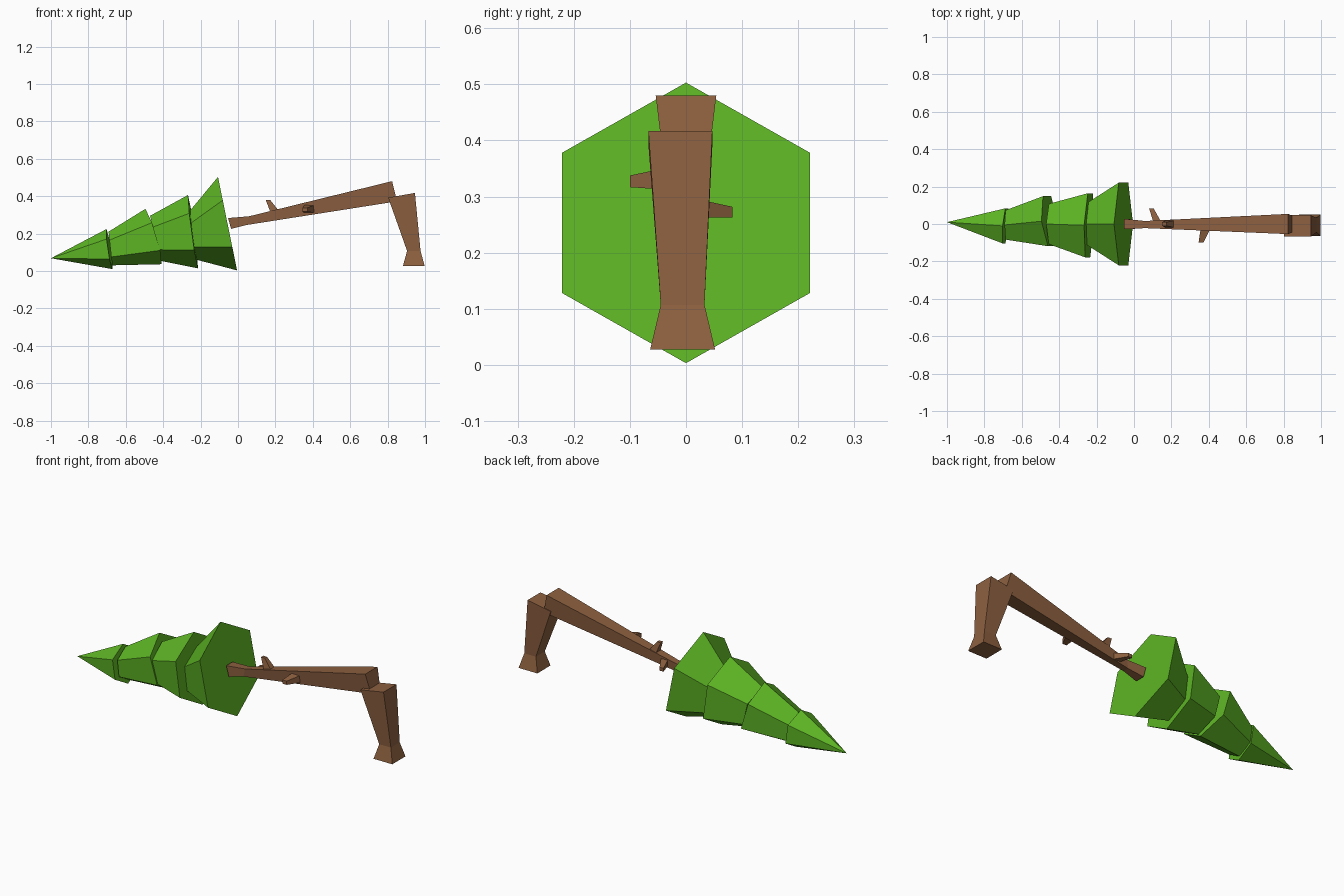
import bpy, bmesh, math
from mathutils import Vector

if "Cube" in bpy.data.objects:
    bpy.data.objects.remove(bpy.data.objects["Cube"])


def material(name, rgb):
    m = bpy.data.materials.new(name)
    m.diffuse_color = (*rgb, 1)
    m.use_nodes = True
    m.node_tree.nodes["Principled BSDF"].inputs["Base Color"].default_value = m.diffuse_color
    return m


GREEN = material("leaf_green", (0.11, 0.46, 0.018))
BROWN = material("bark_brown", (0.266, 0.117, 0.051))


def loft(name, rings, mat):
    """Skin a list of equal-sized point rings and cap both ends."""
    bm = bmesh.new()
    loops = [[bm.verts.new(p) for p in r] for r in rings]
    n = len(loops[0])
    for a, b in zip(loops, loops[1:]):
        for i in range(n):
            j = (i + 1) % n
            bm.faces.new((a[i], a[j], b[j], b[i]))
    bm.faces.new(loops[0])
    bm.faces.new(loops[-1])
    bmesh.ops.remove_doubles(bm, verts=bm.verts, dist=1e-5)
    bmesh.ops.recalc_face_normals(bm, faces=bm.faces)
    me = bpy.data.meshes.new(name)
    bm.to_mesh(me)
    bm.free()
    me.materials.append(mat)
    ob = bpy.data.objects.new(name, me)
    bpy.context.collection.objects.link(ob)
    return ob


def hex_ring(top, bottom, y=0, shear=0):
    """Hexagon whose upper and lower corners are given in the xz plane."""
    t, b = Vector((top[0], 0, top[1])), Vector((bottom[0], 0, bottom[1]))
    mid, half = (t + b) / 2, (t - b) / 2
    r = half.length
    pts = []
    for i in range(6):
        a = i * math.pi / 3
        dy = r * math.sin(a)
        pts.append(mid + half * math.cos(a) + Vector((shear * dy, y + dy, 0)))
    return pts


def quad_ring(a, b, wa, wb, y=0):
    """Four-sided section between two xz points with half widths wa and wb."""
    return [(a[0], y - wa, a[1]), (a[0], y + wa, a[1]),
            (b[0], y + wb, b[1]), (b[0], y - wb, b[1])]


# Foliage: four overlapping hexagonal tiers, widest at the trunk
tip = (-1.0, 0.068)
tiers = [
    ((-.107, .503), (-.005, .003), 0, 0, (-.257, .322), (-.23, .062), 0),
    ((-.267, .406), (-.214, .014), -.007, .04, (-.47, .295), (-.41, .053), 0),
    ((-.495, .332), (-.408, .036), .015, -.1, (-.692, .21), (-.672, .03), -.005),
    ((-.703, .224), (-.672, .010), -.01, .08, tip, tip, .01),
]
for i, (t, b, y, s, t2, b2, y2) in enumerate(tiers):
    loft(f"foliage_tier_{i + 1}", [hex_ring(t, b, y, s), hex_ring(t2, b2, y2)], GREEN)

# Trunk: long square beam with a flared start
loft("trunk", [
    quad_ring((-.053, .283), (-.037, .225), .028, .028),
    quad_ring((.058, .292), (.048, .246), .019, .017, -.003),
    quad_ring((.824, .480), (.850, .372), .054, .041),
], BROWN)

# Bent-down root leg with a flared foot
loft("root_leg", [
    quad_ring((.803, .392), (.946, .417), .057, .057, -.010),
    quad_ring((.904, .107), (.976, .107), .039, .039, -.006),
    quad_ring((.882, .027), (.998, .027), .058, .058, -.006),
], BROWN)


# Twigs: tapered square stubs
def twig(name, base, end, r0=.022, r1=.012):
    p, q = Vector(base), Vector(end)
    side = (0, 1, 0) if abs(q.y - p.y) < .03 else (0, 0, 1)
    v = Vector(side)
    u = Vector((1, 0, 0))

    def ring(c, r):
        return [c + u * r + v * r * .8, c - u * r + v * r * .8,
                c - u * r - v * r * .8, c + u * r - v * r * .8]
    loft(name, [ring(p, r0), ring(q, r1)], BROWN)


twig("twig_top", (.20, 0, .312), (.161, 0, .378), .026)
twig("twig_back", (.127, .005, .281), (.093, .083, .272))
twig("twig_front", (.386, -.015, .333), (.358, -.1, .327), .028, .013)
